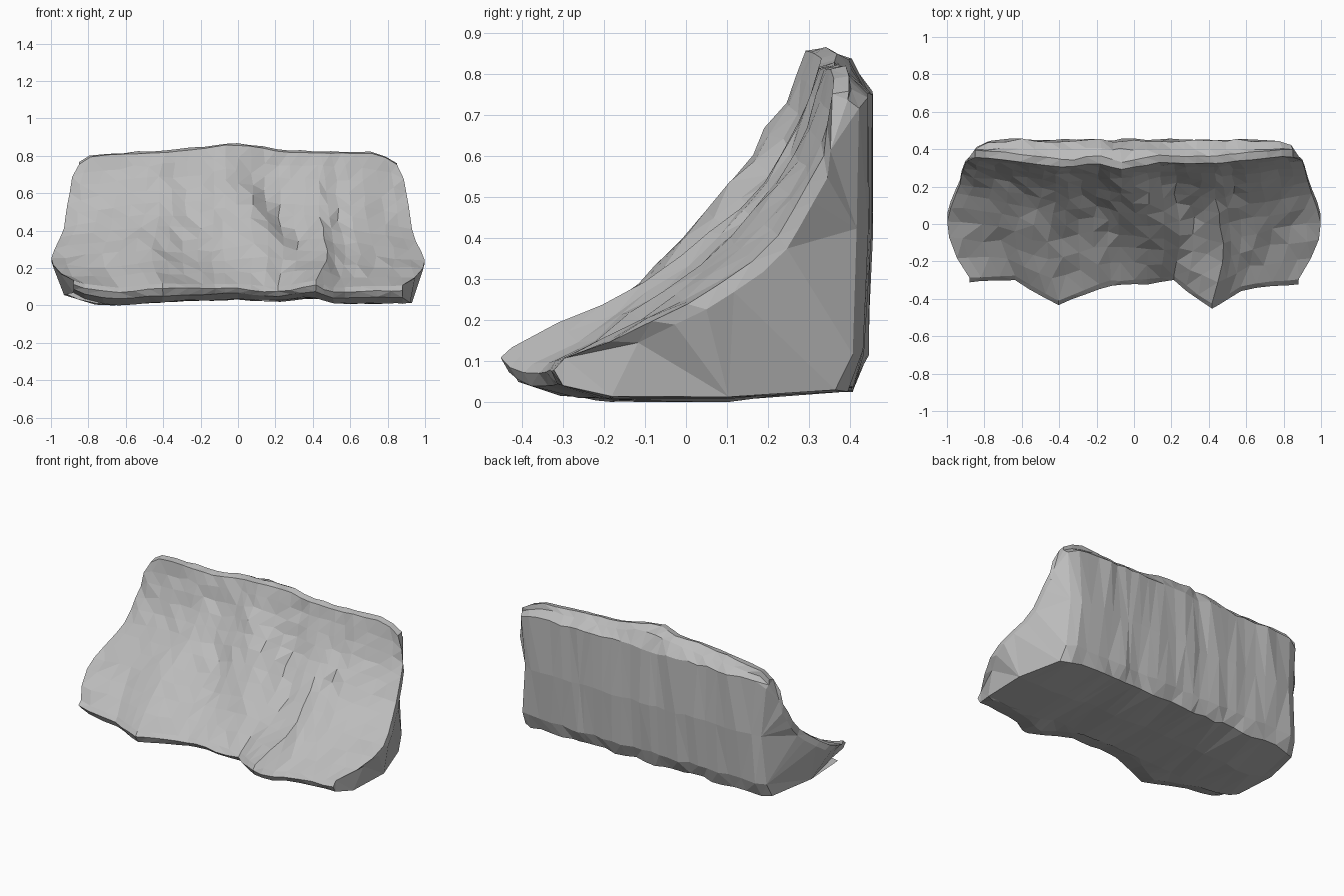
import bpy, bmesh, random

cube = bpy.data.objects.get("Cube")
if cube:
    bpy.data.objects.remove(cube, do_unlink=True)
random.seed(4)

stone = bpy.data.materials.new("grey_stone")
stone.use_nodes = True
stone.diffuse_color = (0.5, 0.5, 0.5, 1)
stone.node_tree.nodes["Principled BSDF"].inputs["Base Color"].default_value = (0.5, 0.5, 0.5, 1)


def lookup(table, x):
    """Linear interpolation in a list of (x, value) pairs."""
    if x <= table[0][0]:
        return table[0][1]
    for (a, va), (b, vb) in zip(table, table[1:]):
        if x <= b:
            return va + (vb - va) * (x - a) / (b - a)
    return table[-1][1]


# Outline of the rock from left end to right end
toe_y = [(-.87, -.31), (-.65, -.3), (-.42, -.435), (-.15, -.33), (.1, -.32), (.22, -.3),
         (.36, -.41), (.43, -.455), (.48, -.42), (.6, -.35), (.88, -.32)]
toe_z = [(-.9, .12), (-.8, .09), (-.65, .08), (-.42, .1), (0, .1), (.2, .08), (.34, .1),
         (.41, .13), (.5, .08), (.88, .09)]
base_z = [(-.9, .07), (-.8, .02), (-.65, 0), (-.4, .02), (0, .04), (.2, .025), (.41, .05),
          (.5, .01), (.88, .012)]
crest_y = [(-.85, .355), (-.37, .3), (-.22, .33), (-.08, .29), (.15, .33), (.4, .32), (.86, .36)]
crest_z = [(-.9, .755), (-.83, .8), (-.4, .82), (-.2, .84), (-.05, .86), (.1, .85), (.25, .82),
           (.8, .81), (.9, .755)]
bulge = [(-.9, -.03), (-.8, 0), (-.6, .03), (-.4, .05), (-.25, .03), (-.08, .04), (.25, .03),
         (.42, .035), (.5, .015), (.62, .03), (.7, 0), (.9, -.03)]
ridge = [(-.32, 0), (-.12, .07), (-.02, .07), (.1, 0)]
slope_width = [(0, .88), (.08, .94), (.16, .985), (.25, 1), (.32, .995), (.5, .935), (.75, .91),
               (.92, .885), (1, .85)]
SLOPE = 11


def section(x):
    """Closed ring of (half width, y, z, jitter) for one slice."""
    ty, tz, bz = lookup(toe_y, x), lookup(toe_z, x), lookup(base_z, x)
    cy, cz = lookup(crest_y, x), lookup(crest_z, x)
    tuck = max(0, abs(x) - .82) * .4
    ring = []
    for i in range(SLOPE + 1):
        t = i / SLOPE
        p, q, r = (1 - t) ** 2, 2 * t * (1 - t), t * t
        # The ridge runs diagonally down the slope
        crag = lookup(ridge, x - .4 * (.8 - t)) * (1.4 - .9 * t)
        lift = (lookup(bulge, x) + crag) * q * 1.45
        y = p * (ty + .025) + q * .3 + r * cy - lift
        z = p * (tz + .015) + q * .37 + r * cz + lift
        ring.append((lookup(slope_width, t), y, z, .009 if 0 < i < SLOPE else .003))
    ring += [(.85, cy + .04, cz + .008, .004), (.85, .4, cz - .02, .006),
             (.84, .447 - tuck, .75 - tuck, .01), (.815, .452 - tuck, .42, .006),
             (.84, .438 - tuck, .12, .009), (.85, .4 - tuck, .035, .01),
             (.93, .1, bz * .8, .006), (.92, -.18, bz * .9, .004),
             (.88, ty + .13, bz, .004), (.88, ty + .02, bz * .6 + tz * .4, .004),
             (.88, ty, tz - .01, .004)]
    return ring


# Loft the slices into a wedge with a hollow sloping face
bm = bmesh.new()
stations = [-1, -.93, -.82, -.72, -.63, -.54, -.46, -.38, -.3, -.21, -.14, -.08, 0, .08, .16, .24,
            .32, .39, .475, .52, .58, .65, .74, .84, .93, 1]
rings = []
for u in stations:
    ring = []
    for w, y, z, j in section(u * .9):
        dx, dy, dz = (random.uniform(-j, j) for _ in range(3))
        inner = abs(u) < 1
        ring.append(bm.verts.new((u * w + dx * inner, y + dy, max(0, z + dz))))
    rings.append(ring)

for a, b in zip(rings, rings[1:]):
    for i in range(len(a)):
        k = (i + 1) % len(a)
        bm.faces.new((a[i], a[k], b[k], b[i]))

# Chipped rim beside the slope, then one rough wall at each end
for ring in (rings[0], rings[-1]):
    wall = list(ring)
    for i in range(1, SLOPE):
        x, y, z = ring[i].co
        wall[i] = bm.verts.new((x, y + (.42 - y) * .11, z + (.12 - z) * .11))
    for i in range(SLOPE):
        corners = dict.fromkeys((ring[i], ring[i + 1], wall[i + 1], wall[i]))
        bm.faces.new(list(corners))
    bm.faces.new(wall)

bmesh.ops.recalc_face_normals(bm, faces=bm.faces)
bmesh.ops.triangulate(bm, faces=bm.faces, quad_method='SHORT_EDGE', ngon_method='BEAUTY')
mesh = bpy.data.meshes.new("rock_wedge")
bm.to_mesh(mesh)
bm.free()
mesh.materials.append(stone)
rock = bpy.data.objects.new("rock_wedge", mesh)
bpy.context.collection.objects.link(rock)
